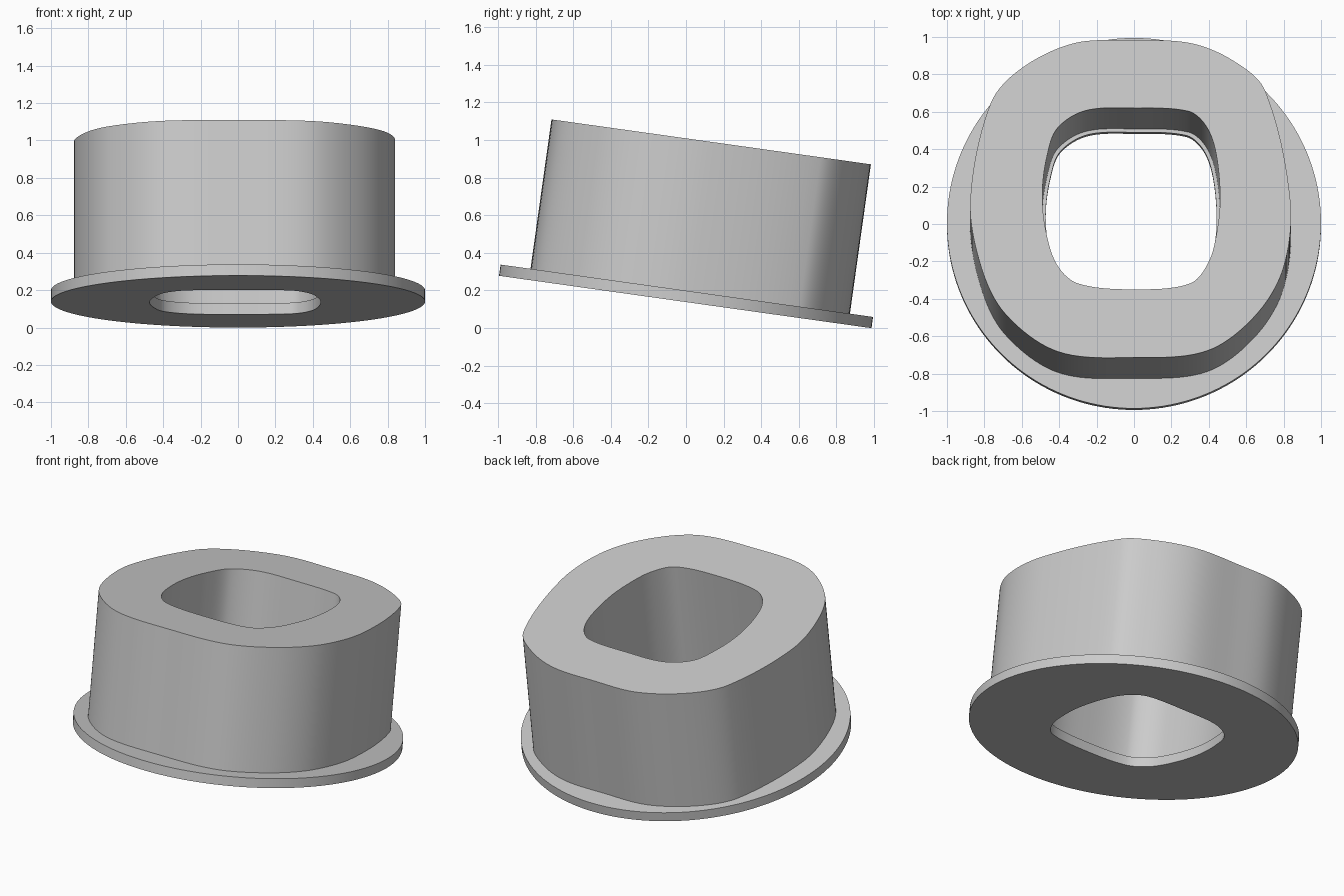
import bpy, bmesh, math
from mathutils import Matrix, Vector

if "Cube" in bpy.data.objects:
    bpy.data.objects.remove(bpy.data.objects["Cube"], do_unlink=True)

STEPS = 10      # curve samples between profile points
TILT = Matrix.Translation((0, -0.004, 0.139)) @ Matrix.Rotation(math.radians(-8), 4, "X")

grey = bpy.data.materials.new("light grey")
grey.use_nodes = True
grey.diffuse_color = (0.6, 0.6, 0.6, 1)
grey.node_tree.nodes["Principled BSDF"].inputs["Base Color"].default_value = grey.diffuse_color


def smooth_loop(points):
    """Closed smooth curve through the points."""
    pts = [Vector(p) for p in points]
    n = len(pts)
    loop = []
    for i in range(n):
        a, b, c, d = (pts[(i + k) % n] for k in (-1, 0, 1, 2))
        # uneven spacing: tangents scaled to the local segment
        seg = (c - b).length
        m1 = (c - a) * seg / ((b - a).length + seg)
        m2 = (d - b) * seg / ((d - c).length + seg)
        for s in range(STEPS):
            t = s / STEPS
            h = t * t * (3 - 2 * t)
            loop.append(b * (1 - h) + c * h
                        + m1 * (t * (1 - t) ** 2) - m2 * (t * t * (1 - t)))
    return loop


def hollow_block(name, outer, inner, z0, z1):
    """Upright wall between two loops with equal point counts."""
    bm = bmesh.new()
    rings = [[bm.verts.new((p.x, p.y, z)) for p in loop]
             for loop, z in ((outer, z0), (outer, z1), (inner, z1), (inner, z0))]
    n = len(outer)
    for r in range(4):
        a, b = rings[r], rings[(r + 1) % 4]
        for i in range(n):
            j = (i + 1) % n
            bm.faces.new((a[i], a[j], b[j], b[i]))
    bmesh.ops.recalc_face_normals(bm, faces=bm.faces)
    bm.transform(TILT)
    mesh = bpy.data.meshes.new(name)
    bm.to_mesh(mesh)
    bm.free()
    mesh.materials.append(grey)
    ob = bpy.data.objects.new(name, mesh)
    bpy.context.collection.objects.link(ob)
    bpy.ops.object.select_all(action="DESELECT")
    ob.select_set(True)
    bpy.context.view_layer.objects.active = ob
    bpy.ops.object.shade_smooth_by_angle(angle=math.radians(35))


# Rounded-square profiles, counter-clockwise from the front
body_outline = smooth_loop([
    (0, -.838), (.39, -.802), (.65, -.61), (.8, -.35), (.835, .02), (.7, .605),
    (.53, .765), (.3, .86), (0, .873), (-.316, .86), (-.6, .725), (-.766, .535),
    (-.875, .02), (-.82, -.34), (-.69, -.6), (-.407, -.806)])
bore = smooth_loop([
    (0, -.47), (.3, -.438), (.4, -.32), (.446, -.14), (.46, .05), (.434, .287),
    (.38, .42), (.29, .492), (0, .509), (-.26, .495), (-.41, .4), (-.465, .25),
    (-.49, .05), (-.47, -.16), (-.41, -.34), (-.3, -.438)])

# The flange opening is slightly tighter than the bore
centre = Vector((-.015, .02))
flange_hole = [centre + (p - centre) * 0.962 for p in bore]
count = len(bore)
disc = [Vector((math.sin(a), -math.cos(a)))
        for a in (math.tau * i / count for i in range(count))]

hollow_block("base_flange", disc, flange_hole, 0, 0.06)
hollow_block("hollow_body", body_outline, bore, 0.06, 0.862)
